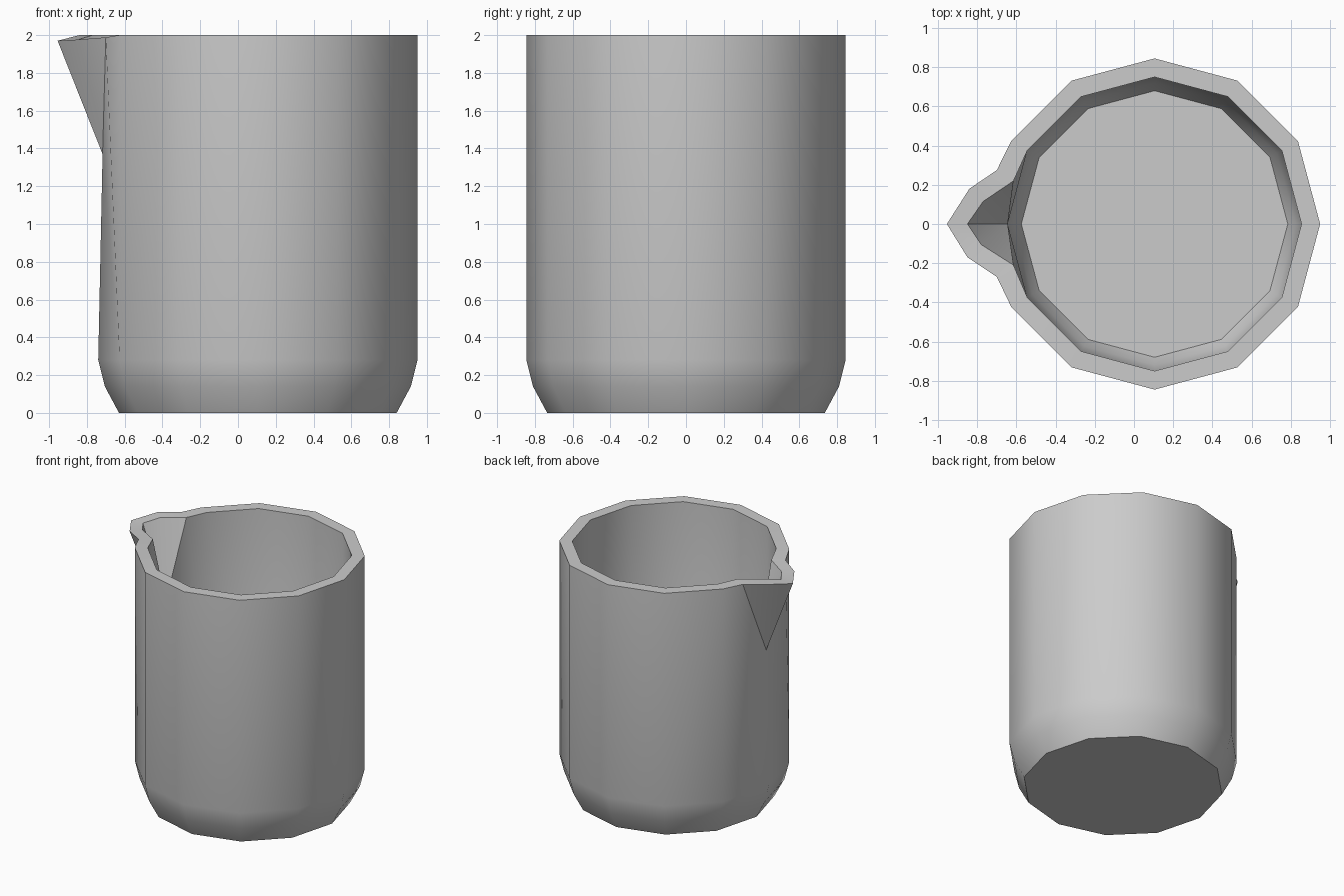
import bpy, bmesh, math

if "Cube" in bpy.data.objects:
    bpy.data.objects.remove(bpy.data.objects["Cube"])

SIDES, CX = 12, 0.105


def ring(bm, r, z):
    # twelve-sided loop; index 6 is the corner facing the spout
    return [bm.verts.new((CX + r * math.cos(2 * math.pi * i / SIDES),
                          r * math.sin(2 * math.pi * i / SIDES), z))
            for i in range(SIDES)]


def shell(bm, profile, spout, root, root_z):
    """One skin of the beaker: rounded base, straight wall and pulled spout.
    Returns its rim as an ordered loop."""
    rings = [ring(bm, r, z) for r, z in profile]
    bm.faces.new(rings[0])
    for lo, hi in zip(rings, rings[1:]):
        for i in range(SIDES):
            j = (i + 1) % SIDES
            bm.faces.new((lo[i], lo[j], hi[j], hi[i]))
    low = rings[-1]
    top = {i: v for i, v in enumerate(ring(bm, profile[-1][0], 2.0))}
    bm.verts.remove(top.pop(6))
    # plain wall panels
    for i in list(range(5)) + list(range(7, SIDES)):
        j = (i + 1) % SIDES
        bm.faces.new((low[i], low[j], top[j], top[i]))
    # spout panels
    b1, c1, tip, c2, b2 = [bm.verts.new(p) for p in spout]
    d = bm.verts.new((root, 0, root_z))
    for a, b, c, k in ((5, b1, c1, low[5]), (7, b2, c2, low[7])):
        bm.faces.new((k, top[a], b))
        bm.faces.new((k, b, d))
        bm.faces.new((k, d, low[6]))
        bm.faces.new((b, c, d))
        bm.faces.new((c, tip, d))
    return ([top[i] for i in range(6)] + [b1, c1, tip, c2, b2]
            + [top[i] for i in range(7, SIDES)])


bm = bmesh.new()
# outer skin
outer = shell(bm, [(0.735, 0), (0.81, 0.14), (0.845, 0.28)],
              [(-0.70, 0.275, 2.0), (-0.84, 0.18, 2.0), (-0.955, 0, 1.97),
               (-0.85, -0.17, 1.976), (-0.70, -0.27, 1.988)], -0.717, 1.37)
# inner skin
inner = shell(bm, [(0.68, 0.10), (0.72, 0.18), (0.75, 0.30)],
              [(-0.615, 0.22, 2.0), (-0.77, 0.115, 2.0), (-0.85, 0, 1.975),
               (-0.78, -0.105, 1.98), (-0.615, -0.21, 1.99)], -0.645, 1.40)
# rim joining the skins
n = len(outer)
for i in range(n):
    j = (i + 1) % n
    bm.faces.new((outer[i], outer[j], inner[j], inner[i]))
bmesh.ops.recalc_face_normals(bm, faces=bm.faces)

mesh = bpy.data.meshes.new("beaker")
bm.to_mesh(mesh)
bm.free()
beaker = bpy.data.objects.new("beaker", mesh)
bpy.context.collection.objects.link(beaker)
bpy.context.view_layer.objects.active = beaker
beaker.select_set(True)
bpy.ops.object.shade_smooth_by_angle(angle=math.radians(38))
